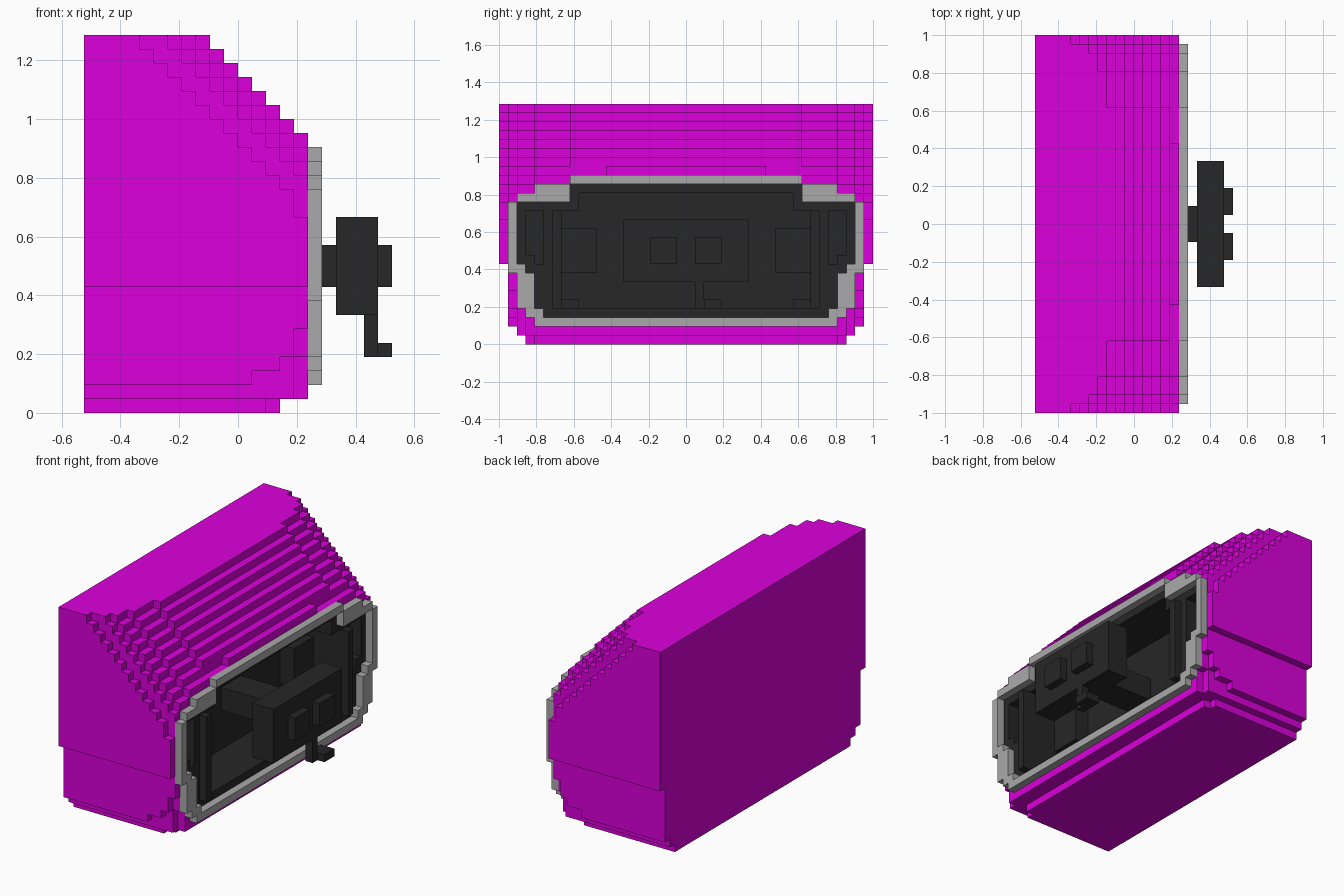
import bpy, bmesh

U = 1 / 21          # block size
X0 = -11 * U        # back plane

old = bpy.data.objects.get("Cube")
if old:
    bpy.data.objects.remove(old, do_unlink=True)


def material(name, rgb):
    m = bpy.data.materials.new(name)
    m.use_nodes = True
    m.diffuse_color = (*rgb, 1)
    m.node_tree.nodes["Principled BSDF"].inputs["Base Color"].default_value = (*rgb, 1)
    return m


MAGENTA = material("magenta paint", (0.71, 0.0, 0.71))
GREY = material("grey frame", (0.40, 0.40, 0.40))
DARK = material("dark metal", (0.02, 0.02, 0.02))


def finish(name, bm, mats):
    me = bpy.data.meshes.new(name)
    bm.to_mesh(me)
    bm.free()
    for m in mats:
        me.materials.append(m)
    bpy.context.collection.objects.link(bpy.data.objects.new(name, me))


def block(name, x, y, z, mat=DARK):
    """Box given as block-count ranges; x counts from the back plane."""
    bm = bmesh.new()
    bmesh.ops.create_cube(bm, size=1)
    for v in bm.verts:
        v.co = (X0 + U * (x[0] if v.co.x < 0 else x[1]),
                U * (y[0] if v.co.y < 0 else y[1]),
                U * (z[0] if v.co.z < 0 else z[1]))
    finish(name, bm, [mat])


def relief(name, base, depth, mats, index=lambda a, z: 0):
    """Blocky relief rising along +x from base to depth(|y|, z)."""
    bm = bmesh.new()

    def quad(pts, mi):
        f = bm.faces.new([bm.verts.new((X0 + U * x, U * y, U * z)) for x, y, z in pts])
        f.material_index = mi

    def d(j, k):
        return max(base, depth(abs(j + 0.5), k)) if 0 <= k < 27 else base

    for j in range(-21, 21):
        for k in range(27):
            h, mi = d(j, k), index(abs(j + 0.5), k)
            if h <= base:
                continue
            quad([(h, j, k), (h, j + 1, k), (h, j + 1, k + 1), (h, j, k + 1)], mi)
            # back face keeps the main colour
            quad([(base, j, k + 1), (base, j + 1, k + 1), (base, j + 1, k), (base, j, k)], 0)
            # walls down to each lower neighbour
            for dj, dk in ((1, 0), (-1, 0), (0, 1), (0, -1)):
                low = d(j + dj, k + dk) if -21 <= j + dj < 21 else base
                if low < h:
                    if dj:
                        y = j + (dj > 0)
                        p = [(low, y, k), (low, y, k + 1), (h, y, k + 1), (h, y, k)]
                    else:
                        z = k + (dk > 0)
                        p = [(low, j, z), (h, j, z), (h, j + 1, z), (low, j + 1, z)]
                    quad(p if dj + dk > 0 else p[::-1], mi)
    bmesh.ops.remove_doubles(bm, verts=bm.verts, dist=1e-5)
    bmesh.ops.recalc_face_normals(bm, faces=bm.faces)
    finish(name, bm, mats)


def opening(z):
    """Half width of the frame opening."""
    if z == 3:
        return 16
    if 4 <= z < 8:
        return 17
    if z == 8:
        return 18
    if 9 <= z < 16:
        return 19
    return 13 if z in (16, 17) else 0


def frame_edge(z):
    """Half width of the frame outline."""
    if 4 <= z < 8:
        return 19
    if 8 <= z < 16:
        return 20
    return {2: 17, 3: 18, 16: 19, 17: 17, 18: 13}.get(z, 0)


def shell(a, z):
    """Stepped sloping outer shell."""
    if a > (18, 19)[z > 0] and z < 2 or a > 20 and z < 9:
        return 0
    if a > 20:                                  # outermost slice
        return 16 if z < 14 else min(15, 30 - z)
    cut = 32 if a > 19 else 33 if a > 17 else 34 if a > 13 else 35
    top = min(16, cut - z)
    if z == 19 and a > 9:
        top = min(top, 15)
    if z == 0:
        return 13 if a > 17 else 14
    if a > 19:                                  # rounded lower corners
        return min(top, {2: 12, 3: 14, 4: 15, 5: 15}.get(z, 16))
    if a > 18 and z < 4:
        return 15
    return top


def body(a, z):
    """Shell with the cavity sunk into its face."""
    if a < opening(z):
        if 16 < a < 18 and (10 if a > 17 else 9) <= z < 15:
            return 14                           # side pockets
        if 4 <= z < 15 and a < 15 or 4 <= z < 17 and a < 12:
            if a > 14:
                return 17                       # upright posts
            if z == 4 and a > 12:
                return 13                       # corner feet
            if 10 < a < 14 and 8 <= z < 13:
                return 12                       # side blocks
            return 10                           # cavity floor
    return shell(a, z)


relief("body", 0, body, [MAGENTA, DARK], lambda a, z: int(a < opening(z)))
relief("face_frame", 16, lambda a, z: 17 if opening(z) < a < frame_edge(z) else 0, [GREY])

# Coupler and its fittings
block("coupler_neck", (10, 18), (-2, 2), (9, 12))
block("coupler_head", (18, 21), (-7, 7), (7, 14))
for side, y in (("right", (-4, -1)), ("left", (1, 4))):
    block("coupler_pad_" + side, (21, 22), y, (9, 12))
block("handle_stem", (20, 21), (1, 2), (4, 7))
block("handle_grip", (20, 22), (2, 4), (4, 5))
